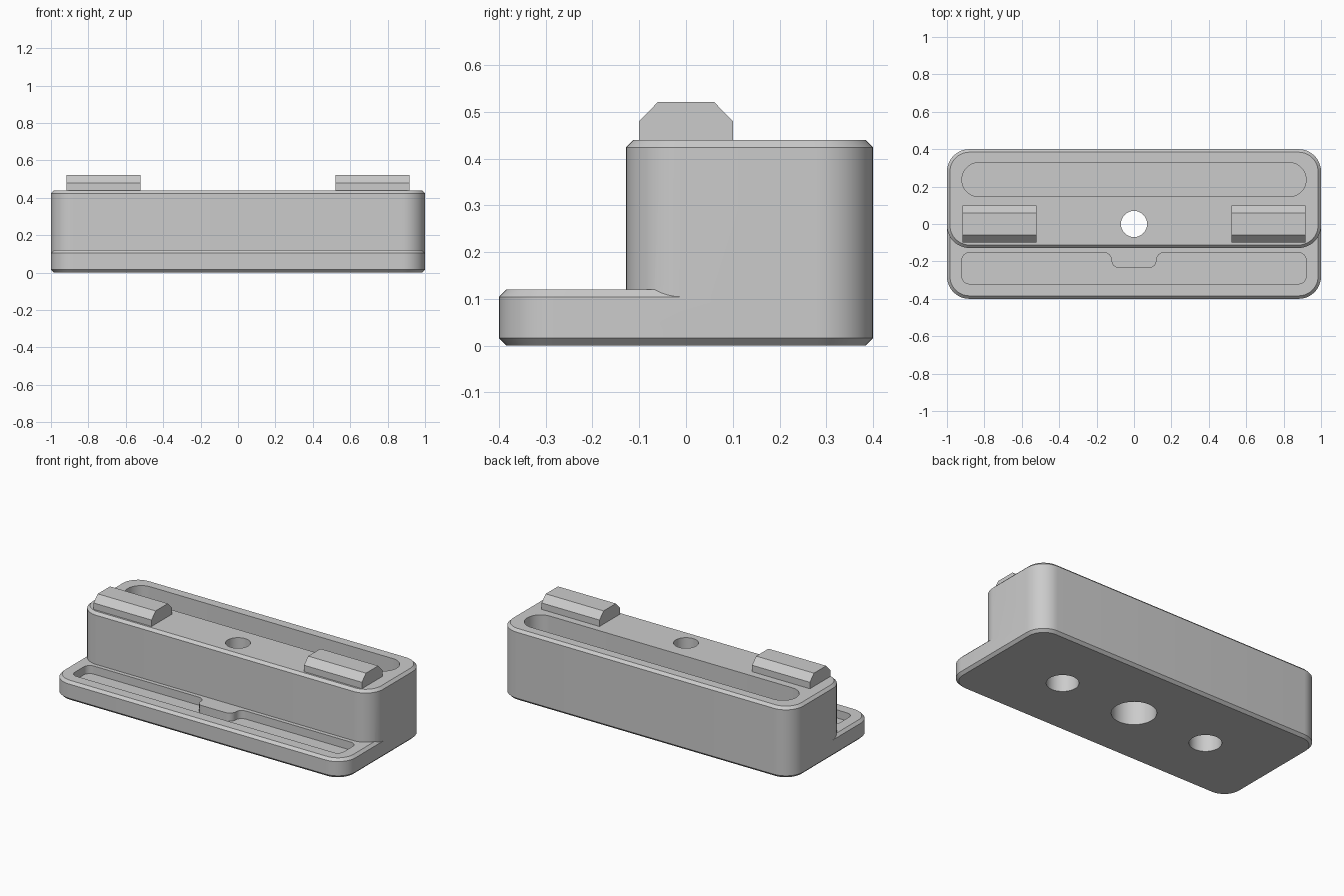
import bpy
import bmesh
import math
from mathutils import Vector

cube = bpy.data.objects.get("Cube")
if cube:
    bpy.data.objects.remove(cube, do_unlink=True)

grey = bpy.data.materials.new("light_grey")
grey.use_nodes = True
COLOUR = (0.6, 0.6, 0.6, 1)
grey.diffuse_color = COLOUR
grey.node_tree.nodes["Principled BSDF"].inputs["Base Color"].default_value = COLOUR


def rect(x, y0, y1, inset=0):
    """Counter-clockwise rectangle, symmetric in x."""
    x, y0, y1 = x - inset, y0 + inset, y1 - inset
    return [(-x, y0), (x, y0), (x, y1), (-x, y1)]


def fillet(points, radius, steps=12):
    """Round every right-angled corner of an outline."""
    pts = [Vector(p) for p in points]
    out = []
    for i, p in enumerate(pts):
        u = (pts[i - 1] - p).normalized()
        v = (pts[(i + 1) % len(pts)] - p).normalized()
        centre = p + radius * (u + v)
        for k in range(steps + 1):
            t = k / steps * math.pi / 2
            out.append(centre - radius * (v * math.cos(t) + u * math.sin(t)))
    return out


def circle(x, radius, steps=48):
    return [(x + radius * math.cos(k * math.tau / steps),
             radius * math.sin(k * math.tau / steps)) for k in range(steps)]


def loft(name, layers):
    """Closed solid through stacked outlines, given as (outline, z)."""
    bm = bmesh.new()
    rings = [[bm.verts.new((p[0], p[1], z)) for p in outline] for outline, z in layers]
    bm.faces.new(rings[0][::-1])
    bm.faces.new(rings[-1])
    for low, high in zip(rings, rings[1:]):
        for i in range(len(low)):
            j = (i + 1) % len(low)
            bm.faces.new((low[i], low[j], high[j], high[i]))
    bmesh.ops.recalc_face_normals(bm, faces=bm.faces)
    mesh = bpy.data.meshes.new(name)
    bm.to_mesh(mesh)
    bm.free()
    mesh.materials.append(grey)
    obj = bpy.data.objects.new(name, mesh)
    bpy.context.collection.objects.link(obj)
    return obj


def select(obj):
    bpy.ops.object.select_all(action='DESELECT')
    obj.select_set(True)
    bpy.context.view_layer.objects.active = obj


def combine(target, tool, operation):
    """Apply a boolean and discard the tool."""
    mod = target.modifiers.new("combine", 'BOOLEAN')
    mod.operation = operation
    mod.solver = 'EXACT'
    mod.object = tool
    select(target)
    bpy.ops.object.modifier_apply(modifier=mod.name)
    bpy.data.objects.remove(tool, do_unlink=True)


R, C = 0.12, 0.016    # corner radius and edge chamfer
BACK, FRONT, STEP = 0.4, -0.4, -0.128
BASE_TOP, TOP = 0.12, 0.44

# Body: wide base with a taller block at the back
base_outline = fillet(rect(1, FRONT, BACK), R)
base_inset = fillet(rect(1, FRONT, BACK, C), R - C)
body = loft("body", [(base_inset, 0), (base_outline, C),
                     (base_outline, BASE_TOP - C), (base_inset, BASE_TOP)])
block_outline = fillet(rect(1, STEP, BACK), R)
block_inset = fillet(rect(1, STEP, BACK, C), R - C)
block = loft("block", [(block_outline, 0.05), (block_outline, TOP - C), (block_inset, TOP)])
combine(body, block, 'UNION')

# Rear slot
slot = fillet(rect(0.92, 0.146, 0.328), 0.0905)
combine(body, loft("slot_cutter", [(slot, 0.12), (slot, TOP + 0.1)]), 'DIFFERENCE')

# Front tray with a tab reaching into it
tray = fillet([(-0.92, -0.32), (0.92, -0.32), (0.92, -0.153), (0.12, -0.153),
               (0.12, -0.235), (-0.12, -0.235), (-0.12, -0.153), (-0.92, -0.153)], 0.04, 8)
combine(body, loft("tray_cutter", [(tray, 0.07), (tray, 0.2)]), 'DIFFERENCE')

# Centre through hole, its wide recess below, and two blind holes
for x, radius, z0, z1 in ((0, 0.07, -0.1, 0.6), (0, 0.125, -0.1, 0.28),
                          (-0.51, 0.09, -0.1, 0.24), (0.51, 0.09, -0.1, 0.24)):
    ring = circle(x, radius)
    combine(body, loft("hole_cutter", [(ring, z0), (ring, z1)]), 'DIFFERENCE')

select(body)
bpy.ops.object.shade_smooth_by_angle(angle=math.radians(30))

# Bevelled rails on the top
for name, side in (("left_rail", 1), ("right_rail", -1)):
    x0, x1 = sorted((side * 0.522, side * 0.918))
    wide = [(x0, -0.1), (x1, -0.1), (x1, 0.1), (x0, 0.1)]
    narrow = [(x, y * 0.6) for x, y in wide]
    loft(name, [(wide, TOP), (wide, 0.48), (narrow, 0.521)])
